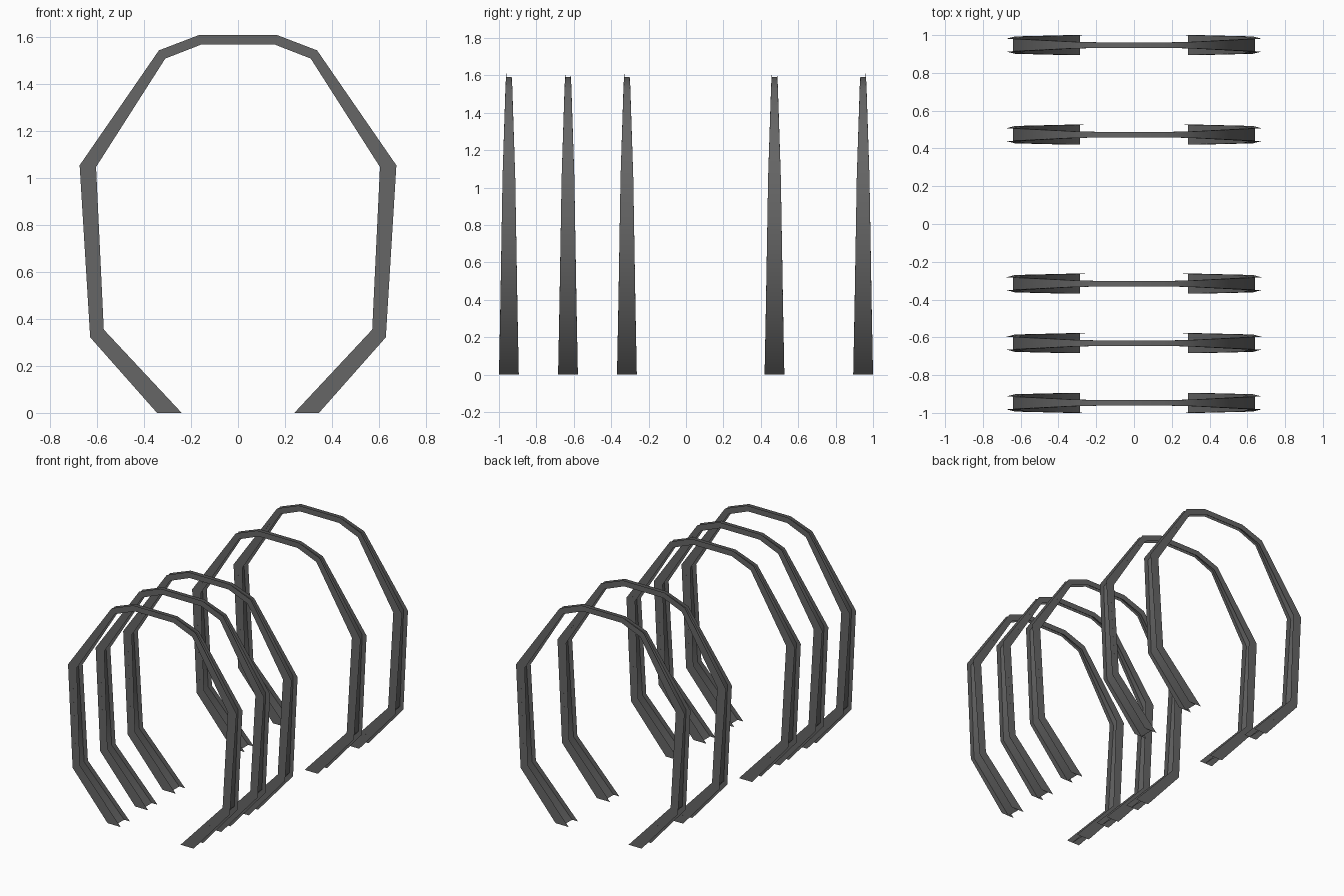
import bpy, bmesh

if "Cube" in bpy.data.objects:
    bpy.data.objects.remove(bpy.data.objects["Cube"])

# Half of the rib profile, foot to crown:
# outer (x, z), web centre line (x, z), inner (x, z), half width in y
HALF = [
    ((0.345, 0.00), (0.286, 0.00), (0.24, 0.00), 0.053),
    ((0.630, 0.322), (0.602, 0.338), (0.572, 0.355), 0.046),
    ((0.675, 1.055), (0.640, 1.052), (0.605, 1.048), 0.034),
    ((0.337, 1.545), (0.323, 1.527), (0.310, 1.510), 0.018),
    ((0.167, 1.610), (0.161, 1.590), (0.156, 1.570), 0.014),
]
RIB_Y = [-0.947, -0.631, -0.316, 0.473, 0.947]


def flip(p):
    return (-p[0], p[1])


PATH = HALF + [(flip(o), flip(m), flip(i), w) for o, m, i, w in reversed(HALF)]


def add_strip(bm, left, right):
    """Smooth strip of quads between two point lists."""
    pairs = [(bm.verts.new(a), bm.verts.new(b)) for a, b in zip(left, right)]
    for (a, b), (c, d) in zip(pairs, pairs[1:]):
        bm.faces.new((a, b, d, c)).smooth = True


def rib_mesh():
    """Tapered H-section arch: two thin side plates joined by a central web."""
    bm = bmesh.new()
    outer = {s: [(o[0], s * w, o[1]) for o, m, i, w in PATH] for s in (-1, 1)}
    inner = {s: [(i[0], s * w, i[1]) for o, m, i, w in PATH] for s in (-1, 1)}
    web = {s: [(m[0], s * w, m[1]) for o, m, i, w in PATH] for s in (-1, 1)}
    add_strip(bm, inner[-1], outer[-1])   # front plate
    add_strip(bm, outer[1], inner[1])     # back plate
    add_strip(bm, web[-1], web[1])        # web
    mesh = bpy.data.meshes.new("rib")
    bm.to_mesh(mesh)
    bm.free()
    return mesh


# Five identical dark ribs along y, with a gap in the middle
mesh = rib_mesh()
dark = bpy.data.materials.new("dark_grey")
dark.diffuse_color = (0.13, 0.13, 0.13, 1)
dark.use_nodes = True
dark.node_tree.nodes["Principled BSDF"].inputs["Base Color"].default_value = dark.diffuse_color
mesh.materials.append(dark)
for n, y in enumerate(RIB_Y, 1):
    rib = bpy.data.objects.new(f"rib_{n}", mesh)
    rib.location.y = y
    bpy.context.collection.objects.link(rib)
